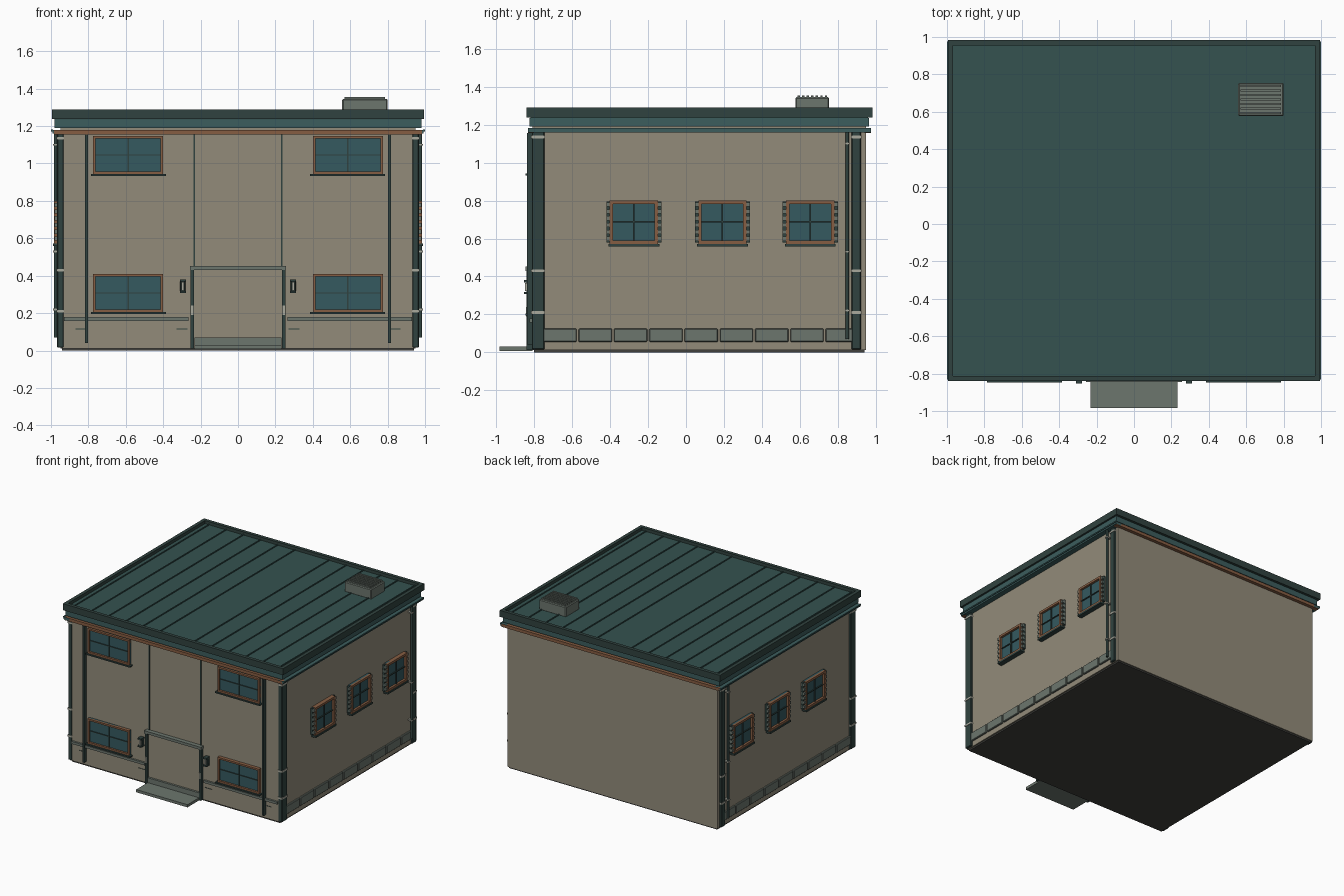
import bpy, bmesh
from mathutils import Matrix

if "Cube" in bpy.data.objects:
    bpy.data.objects.remove(bpy.data.objects["Cube"])

def mat(name, r, g, b):
    m = bpy.data.materials.new(name)
    m.diffuse_color = (r, g, b, 1)
    m.use_nodes = True
    m.node_tree.nodes["Principled BSDF"].inputs["Base Color"].default_value = m.diffuse_color
    return m

WALL = mat("plaster", .29, .26, .195)
ROOF = mat("roof_green", .035, .085, .08)
TRIM = mat("dark_trim", .03, .055, .05)
TEAL = mat("fascia_teal", .045, .11, .11)
WOOD = mat("orange_wood", .24, .11, .055)
STONE = mat("grey_stone", .15, .18, .155)
GLASS = mat("glass", .035, .10, .115)
BAND = mat("pale_metal", .40, .40, .34)
BASE = mat("dark_base", .05, .05, .045)

def finish(name, bm, m):
    bmesh.ops.recalc_face_normals(bm, faces=bm.faces)
    me = bpy.data.meshes.new(name)
    bm.to_mesh(me)
    bm.free()
    me.materials.append(m)
    o = bpy.data.objects.new(name, me)
    bpy.context.collection.objects.link(o)
    return o

def box(name, x, y, z, m, bevel=0):
    """Box from (min, max) pairs."""
    bm = bmesh.new()
    bmesh.ops.create_cube(bm, size=1)
    for v in bm.verts:
        v.co = [sum(r) / 2 + c * (r[1] - r[0]) for r, c in zip((x, y, z), v.co)]
    if bevel:
        bmesh.ops.bevel(bm, geom=bm.edges[:], offset=bevel, segments=1, affect='EDGES')
    return finish(name, bm, m)

def sbox(name, s, x, y, z, m, bevel=0):
    """Box mirrored to side s."""
    return box(name, tuple(sorted((s * x[0], s * x[1]))), y, z, m, bevel)

def pipe(name, x, y, z0, z1, r, m):
    bm = bmesh.new()
    bmesh.ops.create_cone(bm, cap_ends=True, segments=12, radius1=r, radius2=r, depth=z1 - z0,
                          matrix=Matrix.Translation((x, y, (z0 + z1) / 2)))
    for f in bm.faces:
        f.smooth = len(f.verts) == 4
    return finish(name, bm, m)

def ring(name, x, y, z, m, t):
    """Rectangular roof edging of width t."""
    box(name + "_front", x, (y[0], y[0] + t), z, m)
    box(name + "_back", x, (y[1] - t, y[1]), z, m)
    for s in (-1, 1):
        sbox(name + "_side", s, (x[1] - t, x[1]), (y[0] + t, y[1] - t), z, m)

# Main volume
box("floor_slab", (-.94, .94), (-.80, .94), (0, .02), BASE)
box("wall_block", (-.95, .95), (-.81, .948), (.012, 1.2), WALL)

# Roof build-up
box("fascia", (-.98, .98), (-.825, .965), (1.19, 1.235), TEAL)
box("roof_deck", (-.98, .98), (-.82, .96), (1.235, 1.265), ROOF)
ring("roof_coping", (-.995, .995), (-.84, .983), (1.237, 1.29), TRIM, .028)
for i in range(-6, 7):
    if i:
        box("roof_seam", (i * .155 - .004, i * .155 + .004), (-.81, .955), (1.26, 1.272), ROOF)
box("front_eave_board", (-.985, .985), (-.832, -.80), (1.155, 1.18), WOOD)
box("back_eave_board", (-.985, .985), (.94, .975), (1.155, 1.18), WOOD)

# Roof vent with slats
box("vent_box", (.557, .80), (.577, .755), (1.26, 1.345), STONE, .006)
for i in range(7):
    y = .594 + i * .024
    box("vent_slat", (.57, .787), (y - .006, y + .006), (1.343, 1.355), STONE)

# Entrance
box("door_panel", (-.235, .235), (-.818, -.80), (.07, .43), WALL)
box("door_threshold", (-.232, .232), (-.835, -.80), (.03, .07), STONE)
box("porch_slab", (-.232, .232), (-.983, -.81), (.008, .03), STONE)
box("door_lintel", (-.257, .257), (-.845, -.80), (.43, .452), STONE)

for s in (-1, 1):
    # Entrance sides, joints, lamps
    sbox("door_jamb", s, (.235, .253), (-.84, -.80), (.012, .43), TRIM)
    sbox("door_bracket", s, (.237, .251), (-.844, -.84), (.19, .24), BAND)
    sbox("front_wall_joint", s, (.229, .237), (-.816, -.80), (.45, 1.18), TRIM)
    sbox("lamp_body", s, (.281, .309), (-.835, -.80), (.308, .378), TRIM, .004)
    sbox("lamp_glow", s, (.288, .302), (-.848, -.83), (.322, .366), BAND)
    sbox("lamp_cap", s, (.279, .311), (-.853, -.80), (.368, .38), TRIM)
    sbox("lamp_foot", s, (.279, .311), (-.853, -.80), (.308, .319), TRIM)

    # Front ledge, plinth lines and pilaster strips
    sbox("front_ledge", s, (.265, .93), (-.826, -.80), (.158, .178), STONE)
    for x in (.30, .84):
        sbox("plinth_line", s, (x - .03, x + .03), (-.813, -.80), (.113, .117), TRIM)
    sbox("front_strip", s, (.803, .819), (-.838, -.80), (.04, 1.155), TRIM)

    # Front windows
    for z in (.307, 1.045):
        x0, x1, z0, z1 = .40, .775, z - .102, z + .102
        sbox("front_glass", s, (x0, x1), (-.822, -.80), (z0, z1), GLASS)
        for zz in (z0, z1 - .014):
            sbox("front_window_rail", s, (x0, x1), (-.838, -.80), (zz, zz + .014), WOOD)
        for xx in (x0, x1 - .014):
            sbox("front_window_stile", s, (xx, xx + .014), (-.838, -.80), (z0 + .014, z1 - .014), WOOD)
        sbox("front_mullion", s, (.584, .591), (-.829, -.80), (z0, z1), TRIM)
        sbox("front_glazing_bar", s, (x0, x1), (-.828, -.80), (z - .003, z + .003), TRIM)
        sbox("front_sill", s, (x0 - .015, x1 + .012), (-.847, -.80), (z0 - .011, z0), TRIM)

    # Corner posts with pale bands, side gutter
    for y0, y1 in ((-.813, -.747), (.873, .922)):
        sbox("corner_post", s, (.932, .967), (y0, y1), (.015, 1.17), TRIM, .004)
        for z in (.21, .43, 1.135):
            sbox("post_band", s, (.931, .970), (y0 - .003, y1 + .003), (z - .007, z + .007), BAND)
    sbox("side_gutter", s, (.94, .993), (-.832, .975), (1.16, 1.18), TEAL)

    # Downpipe
    pipe("downpipe", s * .976, .85, .07, 1.17, .009, TRIM)
    for z in (.22, .53, 1.1):
        sbox("pipe_clip", s, (.945, .988), (.838, .862), (z - .005, z + .005), BAND)

    # Base course blocks
    for i in range(9):
        y = -.752 + i * .186
        sbox("base_block", s, (.94, .964), (y, y + .176), (.055, .125), STONE, .004)

    # Side windows with slatted shutters
    for y in (-.275, .192, .655):
        z0, z1, w = .572, .80, .127
        sbox("side_glass", s, (.94, .966), (y - w, y + w), (z0, z1), GLASS)
        for zz in (z0, z1 - .018):
            sbox("side_window_rail", s, (.94, .984), (y - w, y + w), (zz, zz + .018), WOOD)
        for yy in (y - w, y + w - .018):
            sbox("side_window_stile", s, (.94, .984), (yy, yy + .018), (z0 + .018, z1 - .018), WOOD)
        sbox("side_mullion", s, (.94, .975), (y - .004, y + .004), (z0, z1), TRIM)
        sbox("side_glazing_bar", s, (.94, .974), (y - w, y + w), (.685, .692), TRIM)
        sbox("side_sill", s, (.94, .99), (y - w - .007, y + w + .007), (.558, z0), TRIM)
        for d in (-1, 1):
            ya, yb = sorted((y + d * w, y + d * (w + .018)))
            sbox("shutter_board", s, (.94, .967), (ya, yb), (.58, .795), TRIM)
            for k in range(6):
                zz = .588 + k * .036
                sbox("shutter_slat", s, (.95, .98), (ya, yb), (zz, zz + .022), STONE)

# Side extent reference trims at the eaves
for s in (-1, 1):
    sbox("gutter_lip", s, (.99, 1.0), (-.832, .975), (1.172, 1.182), TEAL)
